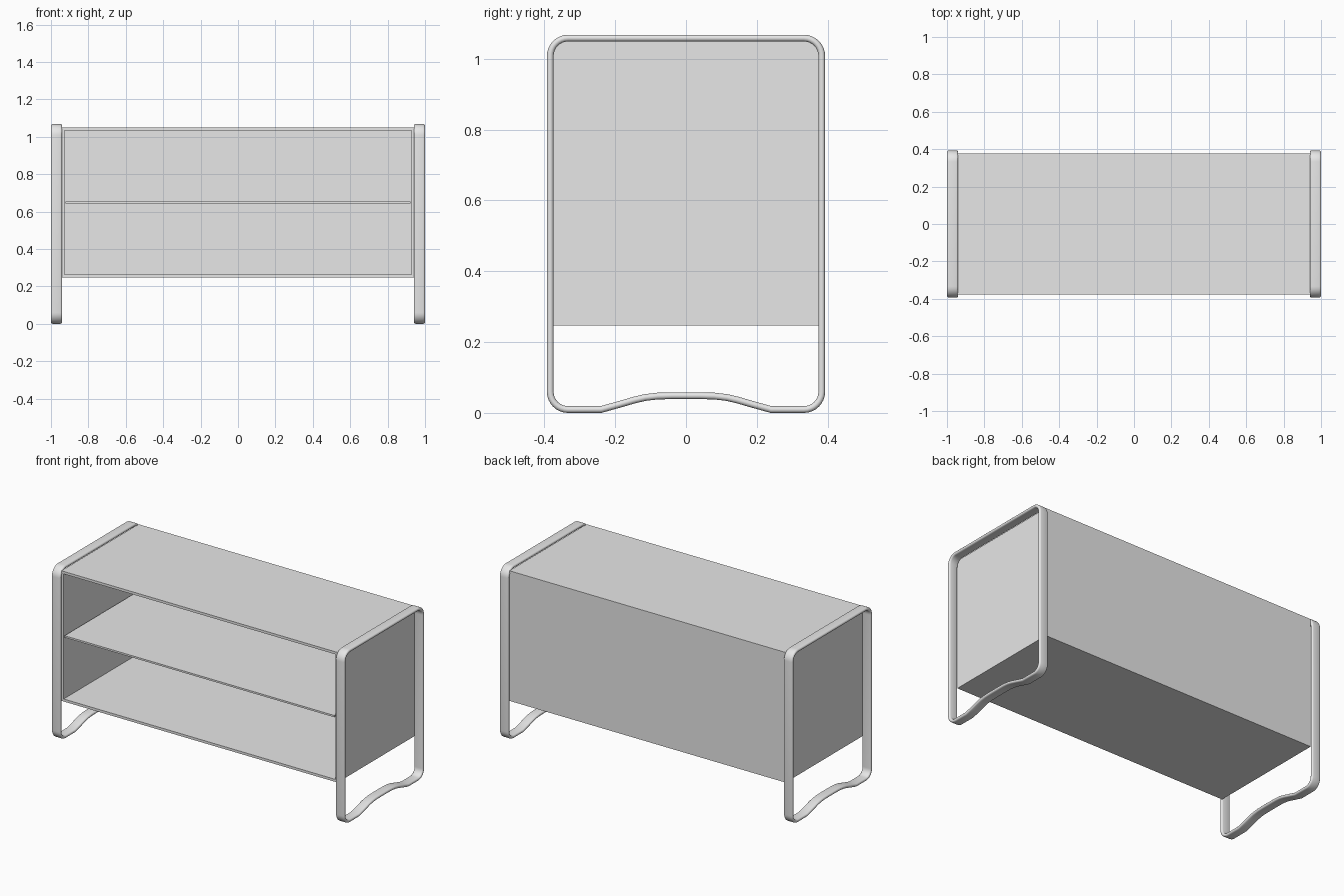
import bpy
import bmesh
from math import sin, cos, pi, radians
from mathutils import Vector

old = bpy.data.objects.get("Cube")
if old:
    bpy.data.objects.remove(old, do_unlink=True)

grey = bpy.data.materials.new("light_grey")
grey.use_nodes = True
colour = (0.8, 0.8, 0.8, 1)
grey.diffuse_color = colour
grey.node_tree.nodes["Principled BSDF"].inputs["Base Color"].default_value = colour


def add_object(name, bm):
    bmesh.ops.recalc_face_normals(bm, faces=bm.faces)
    mesh = bpy.data.meshes.new(name)
    bm.to_mesh(mesh)
    bm.free()
    mesh.materials.append(grey)
    obj = bpy.data.objects.new(name, mesh)
    bpy.context.collection.objects.link(obj)
    return obj


def box(lo, hi):
    bm = bmesh.new()
    bmesh.ops.create_cube(bm, size=1)
    lo, hi = Vector(lo), Vector(hi)
    for v in bm.verts:
        v.co = (lo + hi) / 2 + v.co * (hi - lo)
    return bm


# Cabinet: one box hollowed from the front
WALL = 0.022
X, Y, LOW, HIGH = 0.943, 0.376, 0.247, 1.05
bm = box((-X, -Y, LOW), (X, Y, HIGH))
bm.normal_update()
front = min(bm.faces, key=lambda f: f.calc_center_median().y)
bmesh.ops.inset_region(bm, faces=[front], thickness=WALL)
pushed = bmesh.ops.extrude_face_region(bm, geom=[front])
for v in pushed["geom"]:
    if isinstance(v, bmesh.types.BMVert):
        v.co.y = Y - WALL
if front.is_valid:
    bmesh.ops.delete(bm, geom=[front], context="FACES_ONLY")
add_object("cabinet_body", bm)

# Thin shelf dividing the opening
add_object("middle_shelf", box((-X + WALL, -Y, 0.644), (X - WALL, Y - WALL, 0.655)))

# Side frame centre line in the y-z plane
HALF, DEPTH, TOP, RADIUS = 0.0095, 0.393, 1.068, 0.06


def corner(sy, upper):
    cy = sy * (DEPTH - RADIUS)
    cz = TOP - RADIUS if upper else RADIUS
    start = {(1, False): -90, (1, True): 0, (-1, True): 90, (-1, False): 180}[(sy, upper)]
    r = RADIUS - HALF
    angles = [radians(start + 90 * i / 8) for i in range(9)]
    return [Vector((cy + r * cos(a), cz + r * sin(a))) for a in angles]


# Raised arch between the two feet
arch_half = [(0.24, 0), (0.19, 0.014), (0.145, 0.027), (0.115, 0.034), (0.08, 0.038), (0.04, 0.039)]
arch = [Vector((-y, z + HALF)) for y, z in arch_half]
arch += [Vector((y, z + HALF)) for y, z in reversed(arch_half)]
path = arch + corner(1, False) + corner(1, True) + corner(-1, True) + corner(-1, False)

# Flat bar section with rounded ends: (across, outward)
WIDTH = 0.03
section = []
for side in (1, -1):
    for i in range(7):
        a = -pi / 2 + pi * i / 6
        section.append((side * (WIDTH - HALF + HALF * cos(a)), side * HALF * sin(a)))


def side_frame(name, x):
    bm = bmesh.new()
    rings = []
    for i, p in enumerate(path):
        before = (p - path[i - 1]).normalized()
        after = (path[(i + 1) % len(path)] - p).normalized()
        t = (before + after).normalized()
        n = Vector((t.y, -t.x))
        rings.append([bm.verts.new((x + u, p.x + n.x * w, p.y + n.y * w)) for u, w in section])
    count = len(section)
    for i, ring in enumerate(rings):
        nxt = rings[(i + 1) % len(rings)]
        for j in range(count):
            k = (j + 1) % count
            bm.faces.new((ring[j], ring[k], nxt[k], nxt[j]))
    obj = add_object(name, bm)
    bpy.ops.object.select_all(action="DESELECT")
    obj.select_set(True)
    bpy.context.view_layer.objects.active = obj
    bpy.ops.object.shade_smooth_by_angle(angle=radians(35))


side_frame("left_side_frame", 1 - WIDTH)
side_frame("right_side_frame", WIDTH - 1)
